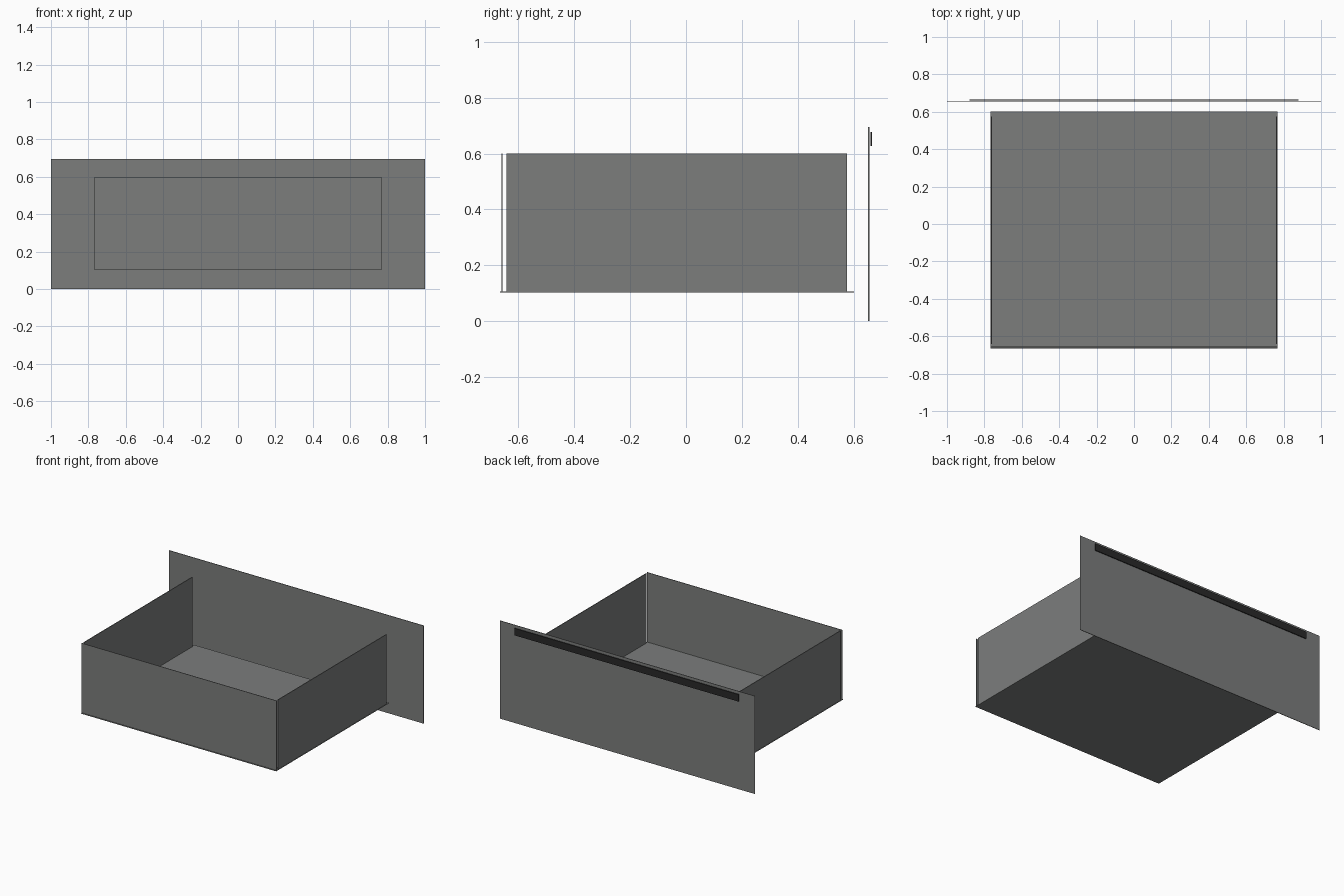
import bpy

if "Cube" in bpy.data.objects:
    bpy.data.objects.remove(bpy.data.objects["Cube"])


def material(name, rgb):
    m = bpy.data.materials.new(name)
    m.diffuse_color = (*rgb, 1.0)
    m.use_nodes = True
    m.node_tree.nodes["Principled BSDF"].inputs["Base Color"].default_value = m.diffuse_color
    return m


grey = material("panel grey", (0.20, 0.206, 0.204))
black = material("handle black", (0.022, 0.022, 0.022))


def plate(name, x, y, z, mat):
    """Box spanning the given (min, max) ranges."""
    bpy.ops.mesh.primitive_cube_add(size=1, location=[sum(r) / 2 for r in (x, y, z)])
    ob = bpy.context.object
    ob.name = name
    ob.scale = [r[1] - r[0] for r in (x, y, z)]
    bpy.ops.object.transform_apply(location=False, rotation=False, scale=True)
    ob.data.materials.append(mat)
    return ob


# Drawer face and its long strip handle
plate("drawer_face", (-1, 1), (0.652, 0.656), (0, 0.695), grey)
plate("handle_strip", (-0.88, 0.88), (0.660, 0.666), (0.627, 0.677), black)

# Open drawer box: floor, end wall and two side walls
plate("drawer_floor", (-0.766, 0.766), (-0.666, 0.602), (0.102, 0.106), grey)
plate("end_wall", (-0.766, 0.766), (-0.660, -0.656), (0.106, 0.6), grey)
for side, s in (("left", -1), ("right", 1)):
    plate("side_wall_" + side, sorted((s * 0.759, s * 0.764)), (-0.642, 0.576), (0.106, 0.6), grey)
